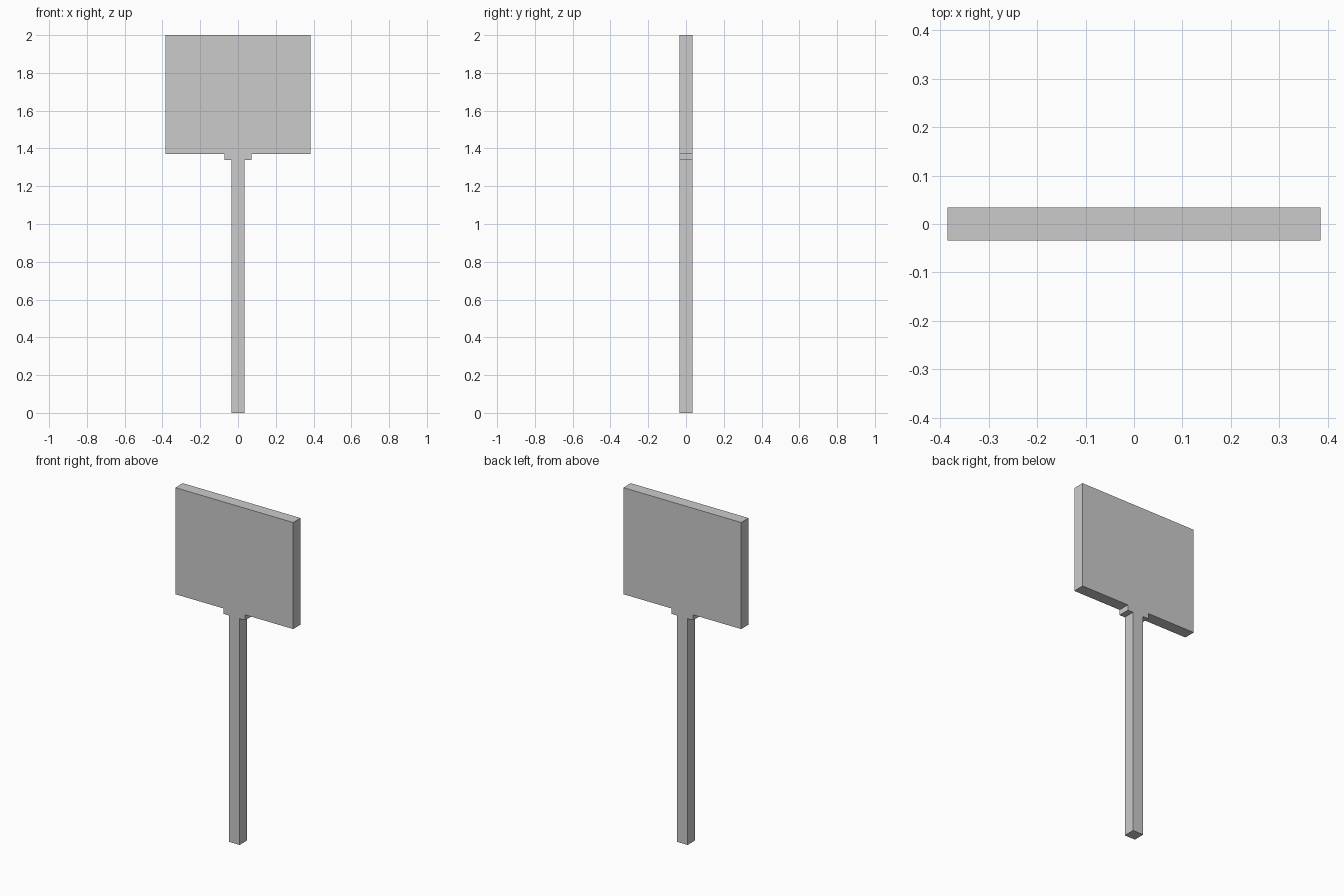
import bpy
import bmesh

if "Cube" in bpy.data.objects:
    bpy.data.objects.remove(bpy.data.objects["Cube"])

HALF_DEPTH = 0.0345

# Right half of the sign outline (x, z): post, stepped collar, board
half = [(0.035, 0.0), (0.035, 1.338), (0.071, 1.338),
        (0.071, 1.37), (0.385, 1.37), (0.385, 2.0)]
outline = half + [(-x, z) for x, z in reversed(half)]

# Fill the front outline and extrude it to the back
bm = bmesh.new()
front = bm.faces.new([bm.verts.new((x, -HALF_DEPTH, z)) for x, z in outline])
ext = bmesh.ops.extrude_face_region(bm, geom=[front], use_keep_orig=True)
verts = [g for g in ext["geom"] if isinstance(g, bmesh.types.BMVert)]
bmesh.ops.translate(bm, verts=verts, vec=(0, 2 * HALF_DEPTH, 0))
bmesh.ops.recalc_face_normals(bm, faces=bm.faces)

mesh = bpy.data.meshes.new("sign_post")
bm.to_mesh(mesh)
bm.free()
sign = bpy.data.objects.new("sign_post", mesh)
bpy.context.collection.objects.link(sign)
